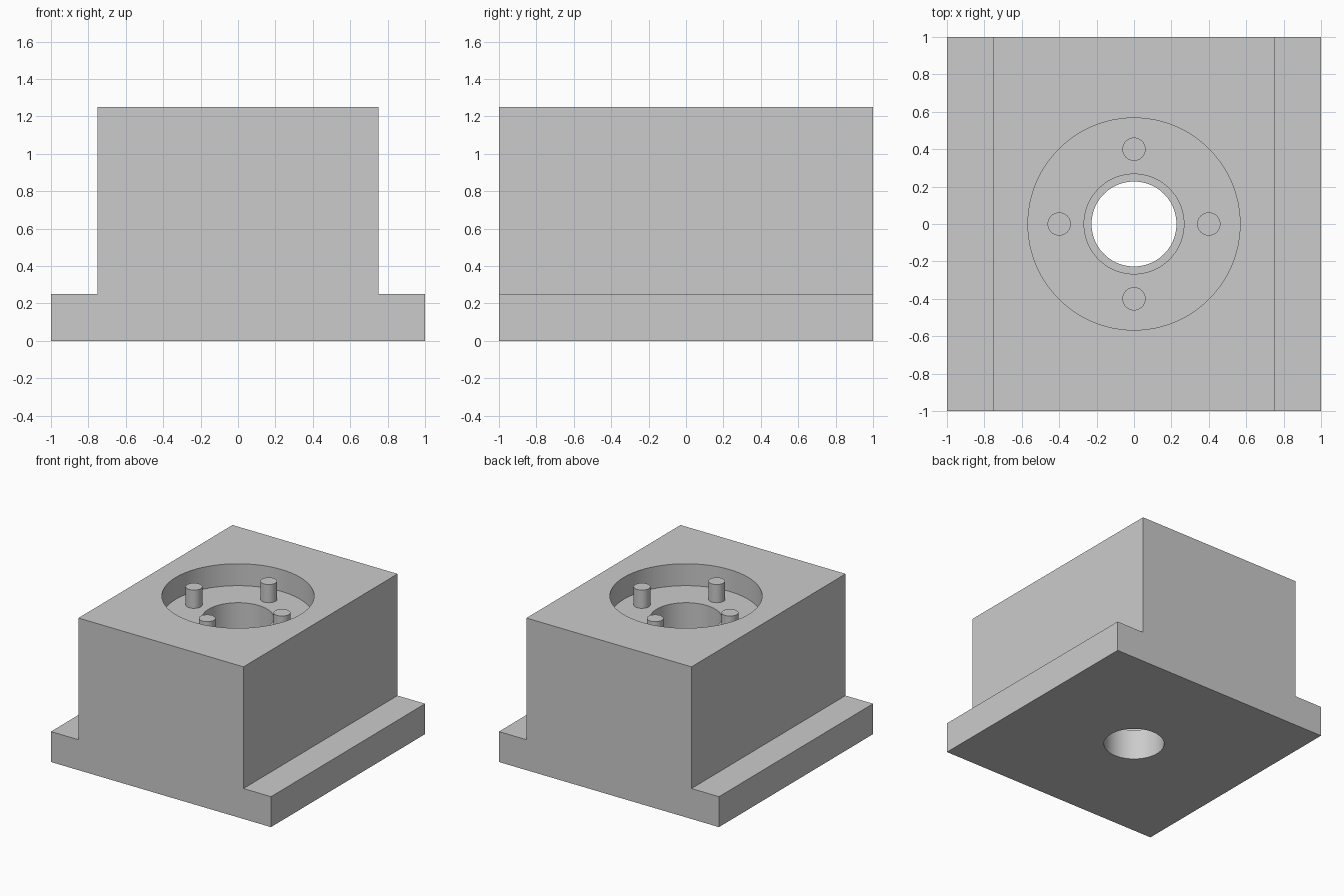
import bpy, bmesh, math

cube = bpy.data.objects.get("Cube")
if cube:
    bpy.data.objects.remove(cube, do_unlink=True)

GREY = (0.6, 0.6, 0.6, 1.0)
mat = bpy.data.materials.new("plain_grey")
mat.use_nodes = True
mat.diffuse_color = GREY
mat.node_tree.nodes["Principled BSDF"].inputs["Base Color"].default_value = GREY

HEIGHT, FLANGE = 1.25, 0.25
FLOOR, PIN_TOP = 1.07, 1.22


def make_object(name, bm):
    bmesh.ops.recalc_face_normals(bm, faces=bm.faces)
    mesh = bpy.data.meshes.new(name)
    bm.to_mesh(mesh)
    bm.free()
    mesh.materials.append(mat)
    obj = bpy.data.objects.new(name, mesh)
    bpy.context.collection.objects.link(obj)
    return obj


def lathe(name, profile, steps, center=(0, 0)):
    """Revolve (radius, z) points and cap both ends."""
    bm = bmesh.new()
    rings = []
    for r, z in profile:
        angles = [2 * math.pi * i / steps for i in range(steps)]
        rings.append([bm.verts.new((center[0] + r * math.cos(a),
                                    center[1] + r * math.sin(a), z)) for a in angles])
    for low, high in zip(rings, rings[1:]):
        for i in range(steps):
            j = (i + 1) % steps
            bm.faces.new((low[i], low[j], high[j], high[i]))
    bm.faces.new(rings[0][::-1])
    bm.faces.new(rings[-1])
    return make_object(name, bm)


def smooth(obj):
    bpy.ops.object.select_all(action="DESELECT")
    obj.select_set(True)
    bpy.context.view_layer.objects.active = obj
    bpy.ops.object.shade_smooth_by_angle(angle=math.radians(30))


# Block with side flanges: a stepped profile extruded front to back
half = [(1, 0), (1, FLANGE), (0.75, FLANGE), (0.75, HEIGHT)]
outline = half + [(-x, z) for x, z in reversed(half)]
bm = bmesh.new()
front = bm.faces.new([bm.verts.new((x, -1, z)) for x, z in outline])
back = bmesh.ops.extrude_face_region(bm, geom=[front])["geom"]
bmesh.ops.translate(bm, vec=(0, 2, 0),
                    verts=[v for v in back if isinstance(v, bmesh.types.BMVert)])
block = make_object("flanged_block", bm)

# Round pocket, bore and narrower through hole, cut in one go
cutter = lathe("bore_cutter", [(0.227, -0.1), (0.227, FLANGE), (0.267, FLANGE),
                               (0.267, FLOOR), (0.567, FLOOR), (0.567, HEIGHT + 0.1)], 96)
cutter.hide_render = True
cut = block.modifiers.new("bore", "BOOLEAN")
cut.operation = "DIFFERENCE"
cut.solver = "EXACT"
cut.object = cutter
bpy.context.view_layer.objects.active = block
block.select_set(True)
bpy.ops.object.modifier_apply(modifier=cut.name)
bpy.data.objects.remove(cutter, do_unlink=True)
smooth(block)

# Four pins standing on the pocket floor
for side, (x, y) in {"right": (-0.4, 0), "left": (0.4, 0),
                     "front": (0, -0.4), "back": (0, 0.4)}.items():
    smooth(lathe(f"{side}_pin", [(0.062, FLOOR - 0.01), (0.062, PIN_TOP)], 48, (x, y)))
